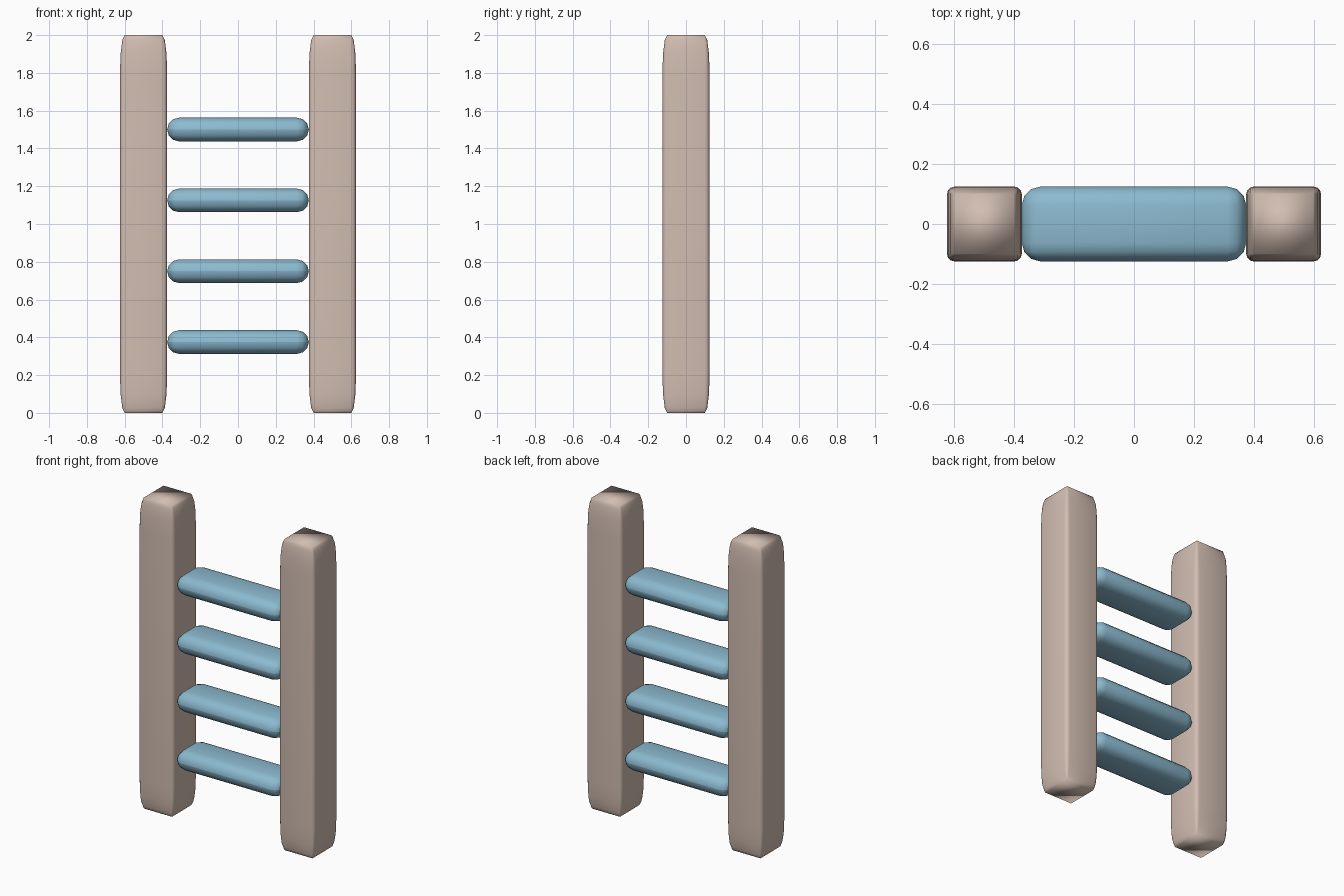
import bpy

if "Cube" in bpy.data.objects:
    bpy.data.objects.remove(bpy.data.objects["Cube"])


def material(name, rgb):
    m = bpy.data.materials.new(name)
    m.diffuse_color = (*rgb, 1)
    m.use_nodes = True
    m.node_tree.nodes["Principled BSDF"].inputs["Base Color"].default_value = m.diffuse_color
    return m


def rounded_box(name, loc, size, bevel, segments, mat):
    """Unit cube scaled to size; the bevel is in object space, so it may stretch."""
    bpy.ops.mesh.primitive_cube_add(size=1, location=loc)
    ob = bpy.context.object
    ob.name = name
    ob.data.materials.append(mat)
    return ob


def add_bevel(ob, width, segments):
    b = ob.modifiers.new("rounding", 'BEVEL')
    b.width = width
    b.segments = segments
    b.limit_method = 'NONE'
    for p in ob.data.polygons:
        p.use_smooth = True


wood = material("pale wood", (0.64, 0.51, 0.44))
blue = material("rung blue", (0.26, 0.49, 0.63))

# Side posts: rounding stretches with the post height
for side, x in (("left", -0.5), ("right", 0.5)):
    post = rounded_box(side + "_post", (x, 0, 1), None, None, None, wood)
    post.scale = (0.25, 0.25, 2)
    add_bevel(post, 0.1, 3)

# Four flat rungs with fully rounded edges
for i in range(4):
    rung = rounded_box(f"rung_{i + 1}", (0, 0, 0.375 * (i + 1)), None, None, None, blue)
    rung.scale = (0.75, 0.25, 0.125)
    bpy.ops.object.transform_apply(location=False, rotation=False, scale=True)
    add_bevel(rung, 0.0624, 3)
